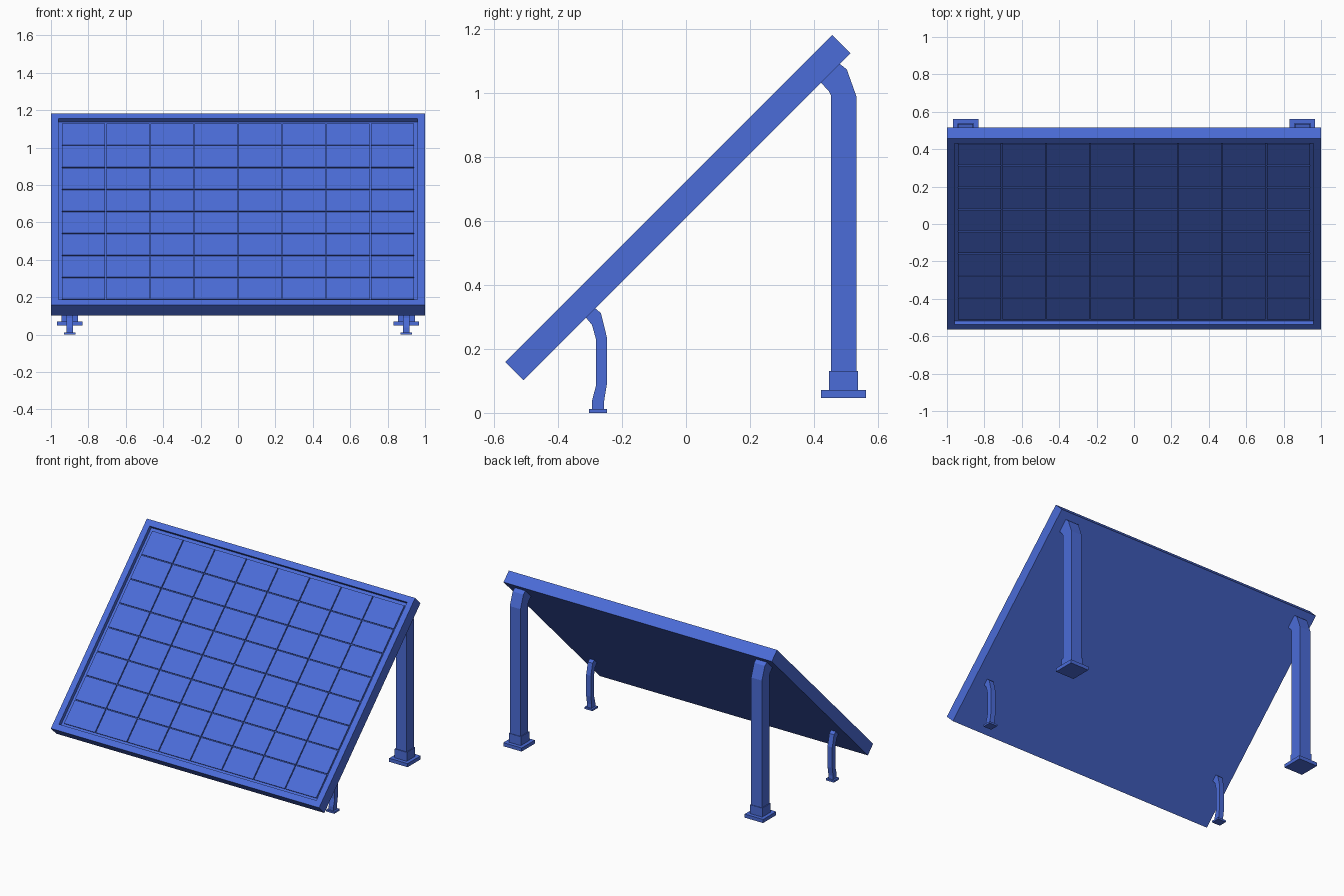
import bpy, bmesh, math
from mathutils import Matrix

if "Cube" in bpy.data.objects:
    bpy.data.objects.remove(bpy.data.objects["Cube"])

blue = bpy.data.materials.new("panel_blue")
blue.diffuse_color = (0.07, 0.15, 0.69, 1)
blue.use_nodes = True
blue.node_tree.nodes["Principled BSDF"].inputs["Base Color"].default_value = blue.diffuse_color

TILT = math.radians(45)
LENGTH, THICK, BORDER, RECESS = 1.447, 0.08, 0.057, 0.026
LEG_X = 0.9


def finish(name, bm, mirror=False):
    bmesh.ops.recalc_face_normals(bm, faces=bm.faces[:])
    me = bpy.data.meshes.new(name)
    bm.to_mesh(me)
    bm.free()
    me.materials.append(blue)
    ob = bpy.data.objects.new(name, me)
    bpy.context.collection.objects.link(ob)
    if mirror:
        ob.modifiers.new("mirror", 'MIRROR')
    return ob


def add_box(bm, size, loc):
    bmesh.ops.create_cube(bm, size=1, matrix=Matrix.Translation(loc) @ Matrix.Diagonal((*size, 1)))


def box(name, size, loc):
    bm = bmesh.new()
    add_box(bm, size, loc)
    return finish(name, bm, True)


def leg(name, profile, half):
    # side profile (y, z) extruded across x
    bm = bmesh.new()
    face = bm.faces.new([bm.verts.new((LEG_X - half, y, z)) for y, z in profile])
    new = bmesh.ops.extrude_face_region(bm, geom=[face])["geom"]
    bmesh.ops.translate(bm, vec=(2 * half, 0, 0),
                        verts=[v for v in new if isinstance(v, bmesh.types.BMVert)])
    return finish(name, bm, True)


def tilt(ob):
    ob.location = (0, -0.025, 0.6425)
    ob.rotation_euler = (TILT, 0, 0)


# panel frame: slab with a recessed front
bm = bmesh.new()
add_box(bm, (2, LENGTH, THICK), (0, 0, 0))
bm.normal_update()
top = max(bm.faces, key=lambda f: f.calc_center_median().z)
bmesh.ops.inset_region(bm, faces=[top], thickness=BORDER)
inner = bmesh.ops.extrude_face_region(bm, geom=[top])["geom"]
bmesh.ops.translate(bm, vec=(0, 0, -RECESS),
                    verts=[v for v in inner if isinstance(v, bmesh.types.BMVert)])
if top.is_valid:
    bmesh.ops.delete(bm, geom=[top], context='FACES_ONLY')
tilt(finish("panel_frame", bm))

# solar cells: 8 x 8 thin tiles separated by narrow grooves
bm = bmesh.new()
N, GAP, CELL_H = 8, 0.006, 0.008
cw, cl = (2 - 2 * BORDER) / N, (LENGTH - 2 * BORDER) / N
for i in range(N):
    for j in range(N):
        add_box(bm, (cw - GAP, cl - GAP, CELL_H),
                ((i - 3.5) * cw, (j - 3.5) * cl, THICK / 2 - RECESS + CELL_H / 2))
tilt(finish("solar_cells", bm))

# tall back legs, bent at the top to meet the panel
leg("back_leg", [(0.453, 0.07), (0.534, 0.07), (0.534, 0.988), (0.503, 1.075),
                 (0.481, 1.092), (0.422, 1.033), (0.447, 1.007), (0.453, 0.994)], 0.04)
box("back_leg_sleeve", (0.09, 0.09, 0.062), (LEG_X, 0.4925, 0.1))
box("back_foot_plate", (0.137, 0.14, 0.024), (LEG_X, 0.4925, 0.059))

# short front legs, with a kink at both ends
leg("front_leg", [(-0.294, 0.01), (-0.256, 0.01), (-0.256, 0.038), (-0.247, 0.094),
                  (-0.247, 0.234), (-0.266, 0.312), (-0.284, 0.327), (-0.313, 0.298),
                  (-0.294, 0.275), (-0.281, 0.228), (-0.281, 0.088), (-0.294, 0.038)], 0.0175)
box("front_foot_plate", (0.06, 0.057, 0.012), (LEG_X, -0.275, 0.006))
